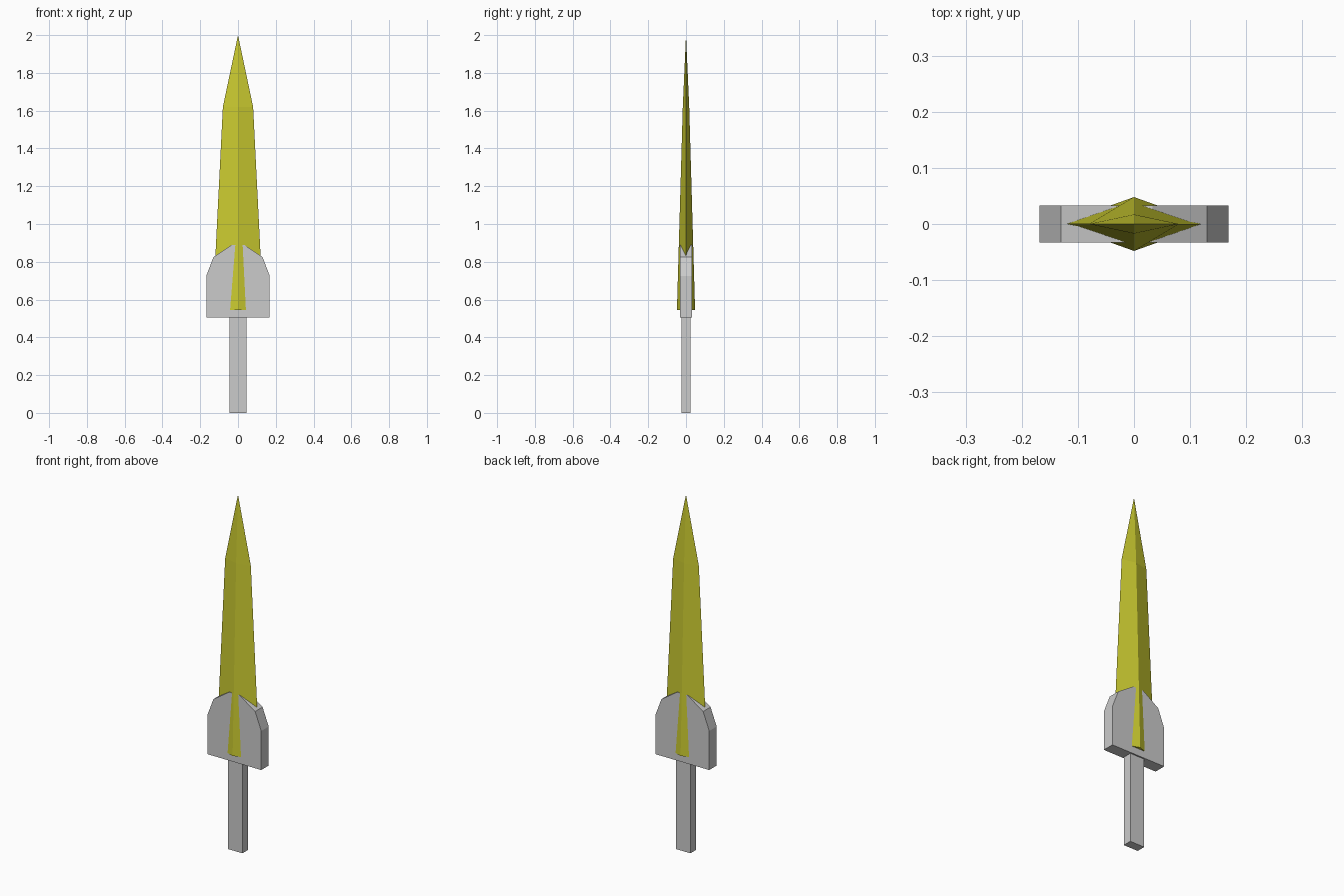
import bpy, bmesh

if "Cube" in bpy.data.objects:
    bpy.data.objects.remove(bpy.data.objects["Cube"])


def finish(name, bm, color=None):
    bmesh.ops.recalc_face_normals(bm, faces=bm.faces[:])
    mesh = bpy.data.meshes.new(name)
    bm.to_mesh(mesh)
    bm.free()
    obj = bpy.data.objects.new(name, mesh)
    bpy.context.collection.objects.link(obj)
    if color:
        mat = bpy.data.materials.new(name + "_material")
        mat.diffuse_color = color
        mat.use_nodes = True
        mat.node_tree.nodes["Principled BSDF"].inputs["Base Color"].default_value = mat.diffuse_color
        mesh.materials.append(mat)
    return obj


def slab(name, half_profile, half_depth):
    """Mirror an xz half profile across x = 0 and extrude it along y."""
    bm = bmesh.new()
    outline = half_profile + [(-x, z) for x, z in reversed(half_profile)]
    face = bm.faces.new([bm.verts.new((x, -half_depth, z)) for x, z in outline])
    new = bmesh.ops.extrude_face_region(bm, geom=[face])["geom"]
    verts = [v for v in new if isinstance(v, bmesh.types.BMVert)]
    bmesh.ops.translate(bm, verts=verts, vec=(0, 2 * half_depth, 0))
    return finish(name, bm)


def diamond_blade(name, sections, tip_z, color):
    """Loft diamond cross-sections (half width, half thickness, z) to a point."""
    bm = bmesh.new()
    rings = [[bm.verts.new(p) for p in ((w, 0, z), (0, t, z), (-w, 0, z), (0, -t, z))]
             for w, t, z in sections]
    bm.faces.new(rings[0])
    for low, high in zip(rings, rings[1:]):
        for i in range(4):
            j = (i + 1) % 4
            bm.faces.new((low[i], low[j], high[j], high[i]))
    tip = bm.verts.new((0, 0, tip_z))
    for i in range(4):
        bm.faces.new((rings[-1][i], rings[-1][(i + 1) % 4], tip))
    return finish(name, bm, color)


# Handle
slab("handle", [(0.045, 0.0), (0.045, 0.505)], 0.025)

# Guard with chamfered shoulders
slab("guard", [(0.168, 0.505), (0.168, 0.725), (0.13, 0.825), (0.033, 0.89)], 0.033)

# Blade, its ridge showing through the guard
diamond_blade("blade", [(0.134, 0.048, 0.545), (0.08, 0.017, 1.62)], 2.0,
              (0.6, 0.6, 0.03, 1))
